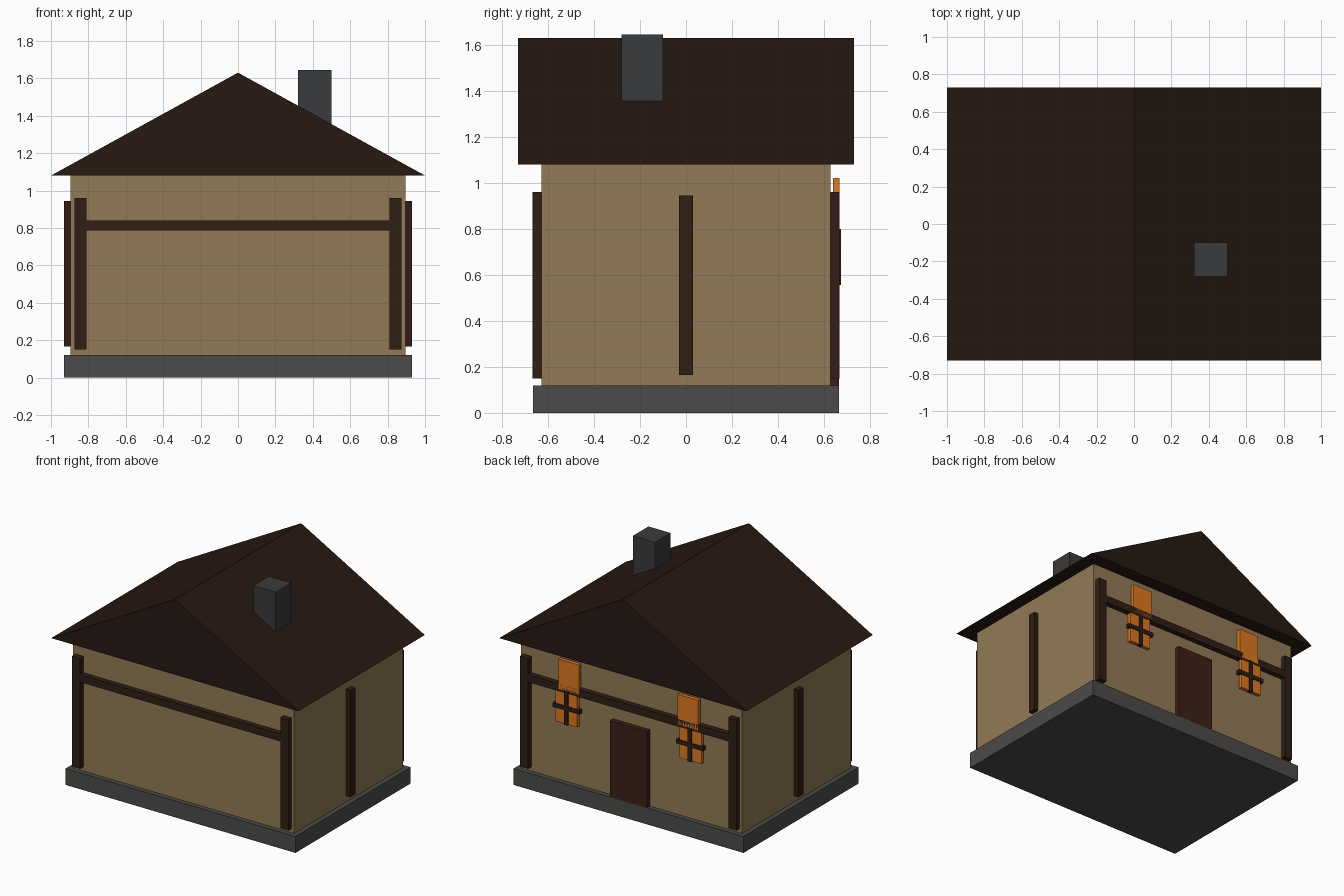
import bpy, bmesh

if "Cube" in bpy.data.objects:
    bpy.data.objects.remove(bpy.data.objects["Cube"])


def material(name, rgb):
    m = bpy.data.materials.new(name)
    m.diffuse_color = (*rgb, 1)
    m.use_nodes = True
    m.node_tree.nodes["Principled BSDF"].inputs["Base Color"].default_value = m.diffuse_color
    return m


PLASTER = material("plaster", (0.29, 0.195, 0.09))
ROOF = material("roof_brown", (0.020, 0.009, 0.006))
TIMBER = material("dark_timber", (0.030, 0.013, 0.007))
STONE = material("stone", (0.072, 0.070, 0.068))
BRICK = material("chimney_grey", (0.040, 0.043, 0.046))
GLOW = material("window_glow", (0.75, 0.19, 0.015))
DOOR = material("door_brown", (0.045, 0.015, 0.008))


def finish(name, bm, mat):
    bmesh.ops.recalc_face_normals(bm, faces=bm.faces)
    mesh = bpy.data.meshes.new(name)
    bm.to_mesh(mesh)
    bm.free()
    mesh.materials.append(mat)
    bpy.context.collection.objects.link(bpy.data.objects.new(name, mesh))


def box(name, x, y, z, mat):
    """Box from (min, max) ranges on each axis."""
    bm = bmesh.new()
    bmesh.ops.create_cube(bm, size=1)
    for v in bm.verts:
        v.co = [(r[0] + r[1]) / 2 + c * abs(r[1] - r[0])
                for r, c in zip((x, y, z), v.co)]
    finish(name, bm, mat)


def span(s, a, b):
    return (s * a, s * b)


# Foundation and walls
box("foundation", (-0.93, 0.93), (-0.664, 0.664), (0, 0.12), STONE)
box("walls", (-0.895, 0.895), (-0.629, 0.629), (0.12, 1.08), PLASTER)

# Gabled roof: triangular profile extruded along y
bm = bmesh.new()
gable = bm.faces.new([bm.verts.new((x, -0.73, z))
                      for x, z in ((-1, 1.08), (1, 1.08), (0, 1.63))])
ext = bmesh.ops.extrude_face_region(bm, geom=[gable], use_keep_orig=True)
bmesh.ops.translate(bm, vec=(0, 1.46, 0),
                    verts=[g for g in ext["geom"] if isinstance(g, bmesh.types.BMVert)])
finish("roof", bm, ROOF)

# Chimney
box("chimney", (0.32, 0.50), (-0.28, -0.10), (1.27, 1.645), BRICK)

# Timber frame
for sy, end in ((-1, "front"), (1, "back")):
    box(end + "_beam", (-0.81, 0.81), span(sy, 0.629, 0.668), (0.785, 0.84), TIMBER)
    for sx, side in ((-1, "left"), (1, "right")):
        box(f"{end}_{side}_post", span(sx, 0.81, 0.875), span(sy, 0.627, 0.667),
            (0.15, 0.96), TIMBER)
for sx, side in ((-1, "left"), (1, "right")):
    box(side + "_wall_post", span(sx, 0.893, 0.93), (-0.03, 0.03), (0.165, 0.945), TIMBER)

# Door in the back wall
box("door", (-0.15, 0.15), (0.627, 0.665), (0.12, 0.68), DOOR)

# Back windows with glazing bars
for sx, side in ((-1, "left"), (1, "right")):
    box(side + "_upper_pane", span(sx, 0.40, 0.565), (0.64, 0.668), (0.80, 1.02), GLOW)
    box(side + "_lower_pane", span(sx, 0.415, 0.59), (0.64, 0.666), (0.56, 0.80), GLOW)
    box(side + "_upright_bar", span(sx, 0.485, 0.515), (0.645, 0.674), (0.555, 0.80), TIMBER)
    box(side + "_cross_bar", span(sx, 0.39, 0.61), (0.645, 0.674), (0.662, 0.692), TIMBER)
